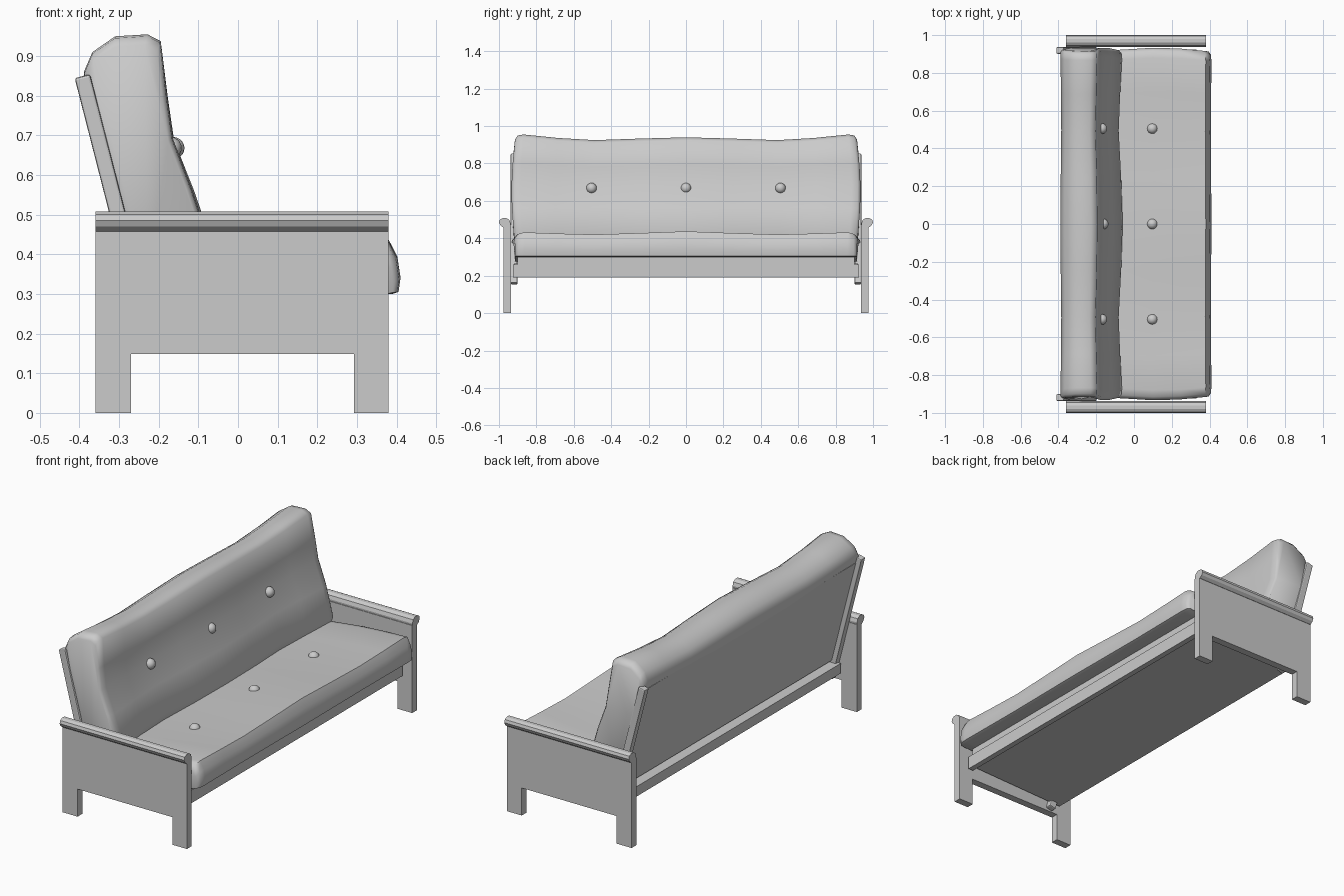
import bpy, bmesh, math
from mathutils import Vector

if "Cube" in bpy.data.objects:
    bpy.data.objects.remove(bpy.data.objects["Cube"])


def finish(name, bm, smooth=False, angle=35):
    bmesh.ops.recalc_face_normals(bm, faces=bm.faces)
    me = bpy.data.meshes.new(name)
    bm.to_mesh(me)
    bm.free()
    ob = bpy.data.objects.new(name, me)
    bpy.context.collection.objects.link(ob)
    if smooth:
        bpy.ops.object.select_all(action='DESELECT')
        ob.select_set(True)
        bpy.context.view_layer.objects.active = ob
        bpy.ops.object.shade_smooth_by_angle(angle=math.radians(angle))
    return ob


def loft(name, rings, smooth=False, angle=35):
    """Skin a list of equal-length closed rings and cap both ends."""
    bm = bmesh.new()
    vs = [[bm.verts.new(p) for p in r] for r in rings]
    n = len(vs[0])
    for a, b in zip(vs, vs[1:]):
        for i in range(n):
            j = (i + 1) % n
            bm.faces.new((a[i], a[j], b[j], b[i]))
    bm.faces.new(vs[0])
    bm.faces.new(vs[-1])
    return finish(name, bm, smooth, angle)


def box(name, centre, size, tilt=0, bevel=0):
    bm = bmesh.new()
    bmesh.ops.create_cube(bm, size=1)
    bmesh.ops.scale(bm, vec=Vector(size), verts=bm.verts)
    ob = finish(name, bm)
    ob.location = centre
    ob.rotation_euler.y = tilt
    if bevel:
        m = ob.modifiers.new("bevel", 'BEVEL')
        m.width = bevel
        m.segments = 2
    return ob


def cushion(name, profile, anchor, stations, taper):
    """Profile in x-z swept along y, scaled about the anchor at each station;
    taper narrows the ends away from the middle of the cushion."""
    ax, az = anchor
    full = [(-y, a, b) for y, a, b in reversed(stations) if y > 0] + stations
    rings = [[(ax + (x - ax) * sx, y * taper(x, z), az + (z - az) * sz)
              for x, z in profile] for y, sx, sz in full]
    return loft(name, rings, True, 60)


def button(name, loc):
    bm = bmesh.new()
    bmesh.ops.create_uvsphere(bm, u_segments=16, v_segments=10, radius=0.028)
    finish(name, bm, True).location = loc


# arms: side panels with leg cutouts, and faceted caps on top
panel = [(-.36, 0), (-.27, 0), (-.27, .148), (.293, .148), (.293, 0),
         (.38, 0), (.38, .47), (-.36, .47)]
cap = [(.94, .46), (.978, .458), (.993, .47), (1, .485), (.995, .5),
       (.98, .508), (.96, .508), (.944, .498), (.938, .48)]
TILT = -math.atan(.256)
for s, side in ((1, "far"), (-1, "near")):
    loft("arm_panel_" + side,
         [[(x, s * y, z) for x, z in panel] for y in (.936, .976)])
    loft("arm_cap_" + side,
         [[(x, s * y, z) for y, z in cap] for x in (-.36, .38)])
    # slanted back posts
    box("back_post_" + side, (-.304, s * .919, .503), (.04, .036, .715), TILT, .006)

# seat base: front rail, gently sloping deck, upper support, slanted back board
box("front_rail", (.315, 0, .226), (.03, 1.85, .07))
box("seat_deck", (.02, 0, .228), (.59, 1.84, .055), math.radians(-2))
box("seat_support", (.08, 0, .282), (.49, 1.80, .045))
box("back_board", (-.296, 0, .541), (.022, 1.81, .58), TILT)

# back cushion
cushion("back_cushion",
        [(-.388, .86), (-.367, .91), (-.31, .95), (-.23, .955), (-.197, .938),
         (-.181, .80), (-.166, .69), (-.118, .56), (-.068, .405), (-.10, .32),
         (-.22, .29), (-.305, .57), (-.34, .70)],
        (-.33, .62),
        [(0, 1.03, .955), (.25, 1.0, .935), (.5, .95, .91), (.7, .98, .945),
         (.885, 1.015, 1), (.918, 1, .985), (.933, .94, .92)],
        lambda x, z: 1 - .02 * min(1, ((z - .65) / .3) ** 2))

# seat cushion
cushion("seat_cushion",
        [(.39, .30), (.405, .305), (.41, .34), (.402, .39), (.38, .432),
         (.25, .420), (.10, .407), (-.10, .388), (-.2, .375), (-.22, .27)],
        (.10, .30),
        [(0, 1, 1.04), (.25, .995, .97), (.5, .99, .91), (.7, .995, .95),
         (.88, 1, 1), (.915, .99, .93), (.933, .95, .75)],
        lambda x, z: 1 - .02 * min(1, ((x - .12) / .28) ** 2))

# tufting buttons
for i, y in enumerate((-.505, 0, .505)):
    button(f"back_button_{i}", (-.17 if y else -.163, y, .668))
    button(f"seat_button_{i}", (.097, y, .39 if y else .403))
